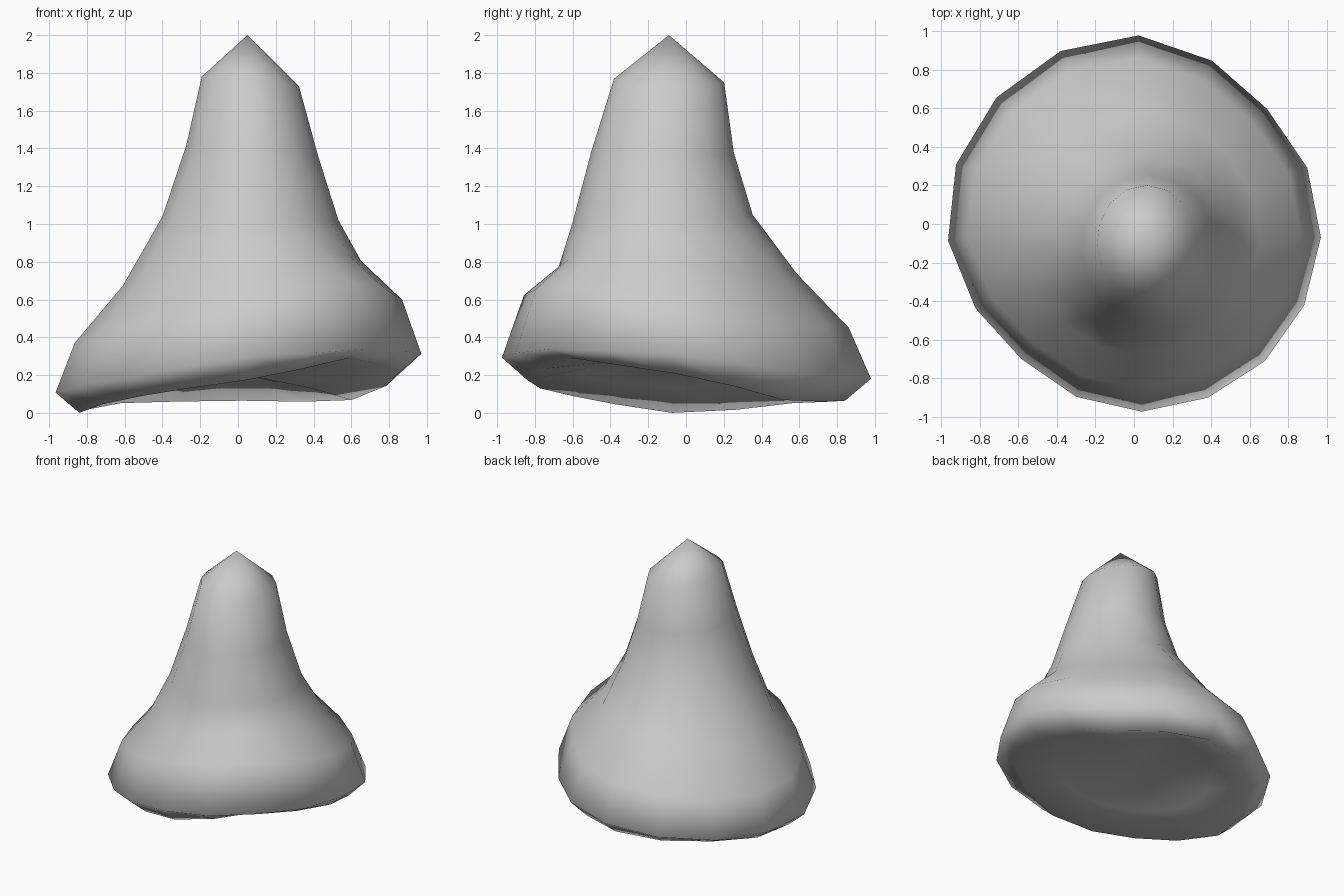
import bpy, bmesh, math

SIDES = 16
# Foot outline, relative radius every 45 degrees from +x anticlockwise
OUTLINE = [0.972, 0.908, 0.982, 0.97, 0.978, 0.905, 0.975, 0.985]

# Rings, top down: centre x, y, radius x, y, share of the outline shape,
# heights every 45 degrees from +x anticlockwise
RINGS = [
    (0.065, -0.09, 0.258, 0.292, 0, [1.73, 1.73, 1.75, 1.77, 1.78, 1.78, 1.77, 1.74]),
    (0.075, -0.125, 0.35, 0.378, 0, [1.36, 1.36, 1.38, 1.40, 1.42, 1.40, 1.38, 1.37]),
    (0.065, -0.125, 0.468, 0.478, 0, [1.02, 1.03, 1.05, 1.05, 1.04, 1.02, 1.00, 1.02]),
    (0.02, -0.045, 0.64, 0.635, 0.4, [0.80, 0.72, 0.74, 0.68, 0.67, 0.70, 0.77, 0.85]),
    (0.0, 0.0, 0.895, 0.88, 1, [0.59, 0.47, 0.45, 0.38, 0.36, 0.45, 0.62, 0.69]),
    (0.0, 0.0, 1.0, 1.0, 1, [0.31, 0.20, 0.18, 0.12, 0.10, 0.17, 0.29, 0.34]),
    # wavy rim, then the inner edge of the shallow hollow
    (0.0, 0.0, 0.87, 0.86, 1, [0.20, 0.055, 0.065, 0.055, -0.01, 0.08, 0.165, 0.295]),
    (0.0, 0.0, 0.58, 0.57, 1, [0.20, 0.12, 0.20, 0.19, 0.13, 0.16, 0.21, 0.27]),
]


def wave(keys, angle):
    t = (angle / math.radians(45)) % 8
    i = int(t)
    return keys[i % 8] + (keys[(i + 1) % 8] - keys[i % 8]) * (t - i)


# Slightly uneven spacing of the sides
angles = [math.radians(360 * i / SIDES - 4.5 + 5 * (1 - math.cos(2 * math.pi * (i - 1) / SIDES)))
          for i in range(SIDES)]

bm = bmesh.new()
rings = []
for cx, cy, rx, ry, share, heights in RINGS:
    ring = []
    for a in angles:
        k = 1 + share * (wave(OUTLINE, a) - 1)
        ring.append(bm.verts.new((cx + rx * k * math.cos(a), cy + ry * k * math.sin(a),
                                  max(0.0, wave(heights, a)))))
    rings.append(ring)

# Pointed tip, side bands and hollow underside
tip = bm.verts.new((0.05, -0.09, 2.0))
base = bm.verts.new((0.0, 0.0, 0.21))
for i in range(SIDES):
    j = (i + 1) % SIDES
    bm.faces.new((tip, rings[0][i], rings[0][j]))
    bm.faces.new((base, rings[-1][j], rings[-1][i]))
    for up, low in zip(rings, rings[1:]):
        bm.faces.new((up[i], low[i], low[j], up[j]))

bmesh.ops.recalc_face_normals(bm, faces=bm.faces)
for f in bm.faces:
    f.smooth = True

mesh = bpy.data.meshes.new("flared_cone")
bm.to_mesh(mesh)
bm.free()
bpy.context.collection.objects.link(bpy.data.objects.new("flared_cone", mesh))
